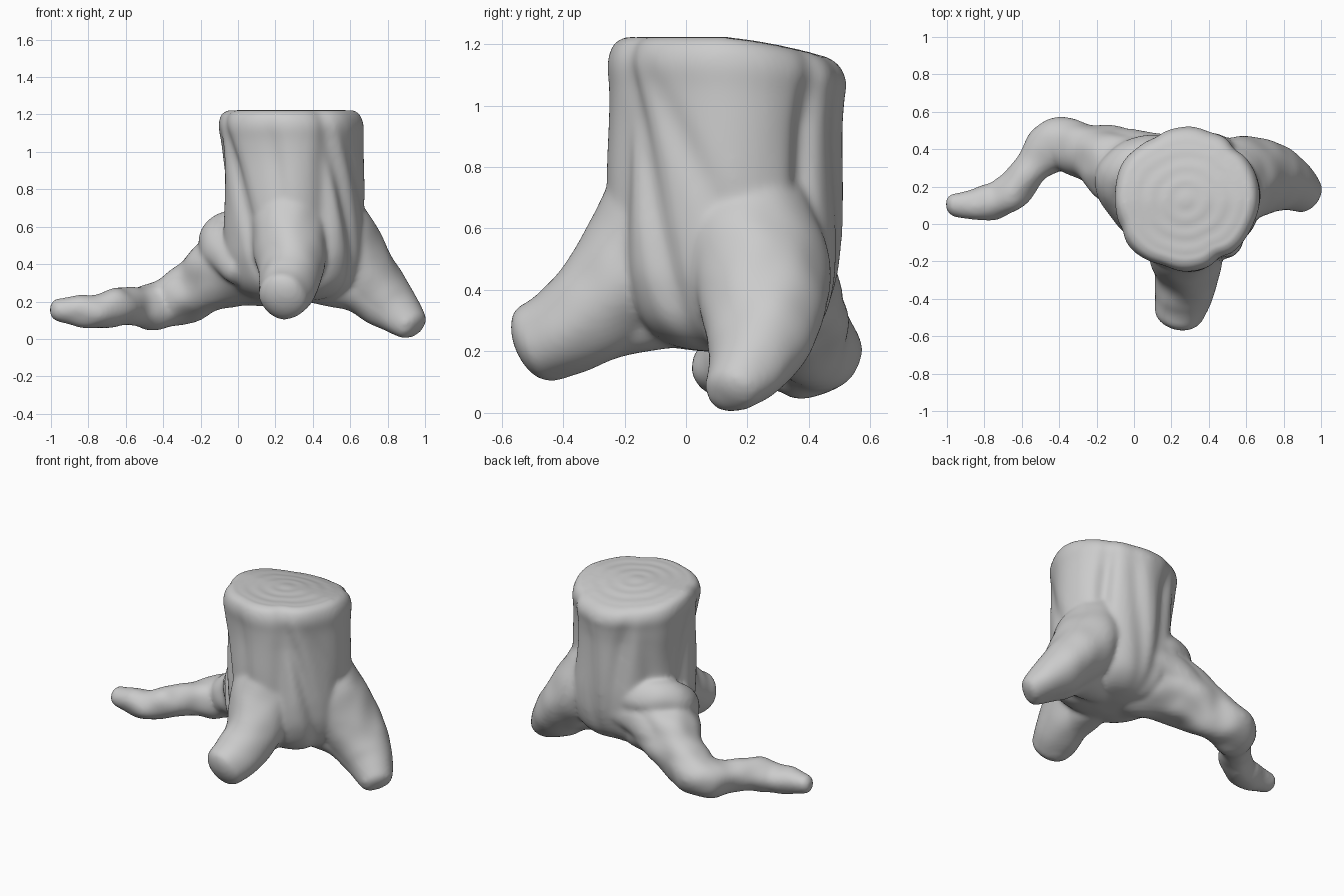
import bpy, bmesh
from math import sin, cos, pi, radians, exp
from mathutils import Vector, noise

cube = bpy.data.objects.get("Cube")
if cube:
    bpy.data.objects.remove(cube)

bark = bpy.data.materials.new("grey bark")
bark.use_nodes = True
GREY = (0.6, 0.6, 0.6, 1)
bark.diffuse_color = GREY
bark.node_tree.nodes["Principled BSDF"].inputs["Base Color"].default_value = GREY

bm = bmesh.new()
SIDES = 96


def loft(rings):
    """Skin a list of point rings and close both ends."""
    loops = [[bm.verts.new(p) for p in ring] for ring in rings]
    n = len(loops[0])
    for a, b in zip(loops, loops[1:]):
        for i in range(n):
            j = (i + 1) % n
            bm.faces.new((a[i], a[j], b[j], b[i]))
    bm.faces.new(loops[0][::-1])
    bm.faces.new(loops[-1])


def spline(points, t):
    """Catmull-Rom through tuples, t running over the segments."""
    k = min(int(t), len(points) - 2)
    f = t - k
    p0, p1, p2, p3 = (Vector(points[max(0, min(len(points) - 1, k + o))])
                      for o in (-1, 0, 1, 2))
    return 0.5 * (2 * p1 + (p2 - p0) * f + (2 * p0 - 5 * p1 + 4 * p2 - p3) * f ** 2
                  + (3 * p1 - p0 - 3 * p2 + p3) * f ** 3)


# Trunk: grooves as (angle, lean with height, depth, width) in degrees
GROOVES = [(226, -24, .09, 7), (262, -12, .03, 7), (295, 4, .055, 8),
           (319, -20, .08, 7), (354, -45, .035, 8), (43, 4, .10, 7),
           (78, -8, .05, 8), (108, 10, .07, 8), (140, -8, .05, 9), (178, 15, .05, 9)]
# (height, radius)
PROFILE = [(.2, .1), (.225, .23), (.3, .325), (.42, .37), (.55, .38), (.7, .38),
           (.9, .378), (1.05, .38), (1.13, .385), (1.18, .375), (1.21, .355), (1.225, .32)]


def trunk_ring(z, r, detail=1.0):
    ring = []
    # grooves fade out towards the rim
    groove = detail * (1 - .55 * min(1, max(0, (z - .95) / .2)))
    for i in range(SIDES):
        a = 360 * i / SIDES
        k = 1.0
        for angle, lean, depth, width in GROOVES:
            d = (a - angle - lean * (z - .7) * 2 + 180) % 360 - 180
            k -= groove * depth * exp(-(d / width) ** 2)
        direction = Vector((cos(radians(a)), sin(radians(a)), 0))
        # the trunk leans slightly, its waist sitting further to one side
        p = Vector((.275 + .025 * sin(pi * min(1, z / 1.2)), .13, z)) + direction * r * k
        p += direction * noise.noise(Vector((p.x * 4, p.y * 4, z * 2))) * .024 * detail
        # the cut slopes down towards the back
        p.z -= max(0, p.y - .1) ** 1.5 * .3 * max(0, (z - .9) / .32)
        ring.append(p)
    return ring


rings = [trunk_ring(*spline(PROFILE, s / 6)) for s in range(6 * (len(PROFILE) - 1) + 1)]
# Cut face with faint growth rings
for s in range(1, 24):
    r = .32 * (1 - s / 24)
    rings.append(trunk_ring(1.222 + .003 * sin(r * 75), r, r / .32))
loft(rings)


def root(points, width=1.0, cap=.7, knots=.012):
    """Tapering root through (x, y, z, radius) points with a rounded tip."""
    path = [spline(points, s / 8) for s in range(8 * (len(points) - 1) + 1)]
    out = []

    def ring(centre, tangent, r, rough):
        side = tangent.cross(Vector((0, 0, 1))).normalized()
        up = side.cross(tangent).normalized()
        pts = []
        for i in range(48):
            a = 2 * pi * i / 48
            d = side * cos(a) * width + up * sin(a)
            p = centre + d * r
            pts.append(p + d * noise.noise(p * 7) * rough)
        out.append(pts)

    for i, p in enumerate(path):
        tangent = (path[min(i + 1, len(path) - 1)] - path[max(i - 1, 0)]).to_3d().normalized()
        ring(p.to_3d(), tangent, p.w, knots)
    for s in range(1, 8):
        a = s / 8 * pi / 2
        ring(p.to_3d() + tangent * p.w * cap * sin(a), tangent, p.w * cos(a), knots * cos(a))
    loft(out)


# Front root and the web beneath it
root([(.27, .1, .96, .2), (.27, -.09, .6, .21), (.285, -.24, .39, .175),
      (.265, -.38, .28, .155), (.245, -.48, .23, .132)], cap=.58)
root([(.27, .02, .34, .13), (.26, -.24, .31, .13), (.25, -.45, .215, .115)])
# Left-hand spreading root and the web beneath it
root([(.36, .17, .92, .13), (.54, .23, .54, .2), (.685, .25, .335, .175),
      (.82, .22, .18, .135), (.93, .15, .078, .086)], width=1.15, cap=.55)
root([(.3, .13, .34, .13), (.6, .2, .28, .125), (.78, .19, .165, .11), (.91, .145, .075, .08)])
# Long crooked root
root([(.15, .2, .45, .27), (-.08, .31, .36, .205), (-.25, .39, .265, .155),
      (-.4, .42, .187, .14), (-.52, .33, .175, .112), (-.62, .21, .168, .1),
      (-.72, .12, .155, .096), (-.82, .11, .15, .09), (-.92, .11, .155, .068),
      (-.955, .11, .16, .058)], cap=.9, knots=.026)
# Folds wrapping the shoulder of the long root
root([(.32, .33, .5, .1), (.12, .36, .55, .115), (-.03, .31, .56, .125),
      (-.09, .2, .5, .12), (.02, .02, .38, .1)])
root([(.32, .32, .46, .12), (.04, .39, .42, .115), (-.16, .4, .32, .11)])
# Back folds under the left-hand shoulder
root([(.42, .22, .66, .12), (.6, .31, .5, .12), (.7, .32, .3, .1)])

mesh = bpy.data.meshes.new("tree_stump")
bmesh.ops.recalc_face_normals(bm, faces=bm.faces)
bm.to_mesh(mesh)
bm.free()
stump = bpy.data.objects.new("tree_stump", mesh)
bpy.context.collection.objects.link(stump)
mesh.materials.append(bark)

# Fuse trunk and roots into one skin and soften the joins
remesh = stump.modifiers.new("fuse", "REMESH")
remesh.mode = "VOXEL"
remesh.voxel_size = .013
remesh.use_smooth_shade = True
smooth = stump.modifiers.new("soften", "SMOOTH")
smooth.factor = .5
smooth.iterations = 12

bpy.context.view_layer.objects.active = stump
stump.select_set(True)
for name in ("fuse", "soften"):
    bpy.ops.object.modifier_apply(modifier=name)
bpy.ops.object.shade_smooth()
